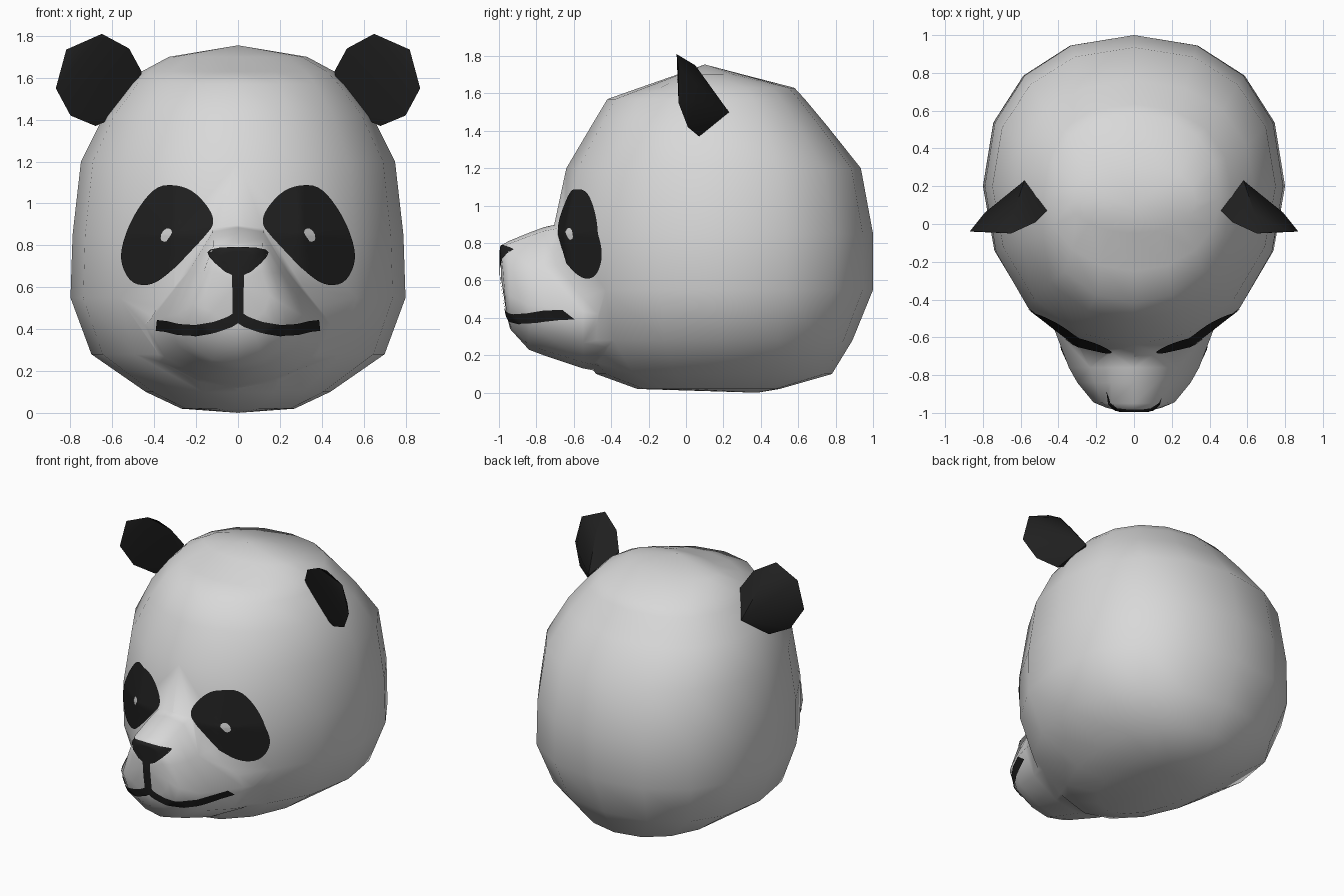
import bpy, bmesh, math
from mathutils import Vector
from mathutils.bvhtree import BVHTree

cube = bpy.data.objects.get("Cube")
if cube:
    bpy.data.objects.remove(cube)


def material(name, value):
    m = bpy.data.materials.new(name)
    m.use_nodes = True
    colour = (value, value, value, 1)
    m.diffuse_color = colour
    m.node_tree.nodes["Principled BSDF"].inputs["Base Color"].default_value = colour
    return m


white = material("white_fur", 0.69)
black = material("black_fur", 0.014)


def finish(name, bm, mat, angle=180):
    mesh = bpy.data.meshes.new(name)
    bm.to_mesh(mesh)
    bm.free()
    mesh.materials.append(mat)
    obj = bpy.data.objects.new(name, mesh)
    bpy.context.collection.objects.link(obj)
    smooth(obj, angle)
    return obj


def smooth(obj, angle):
    bpy.ops.object.select_all(action='DESELECT')
    obj.select_set(True)
    bpy.context.view_layer.objects.active = obj
    if angle >= 180:
        bpy.ops.object.shade_smooth()
    else:
        bpy.ops.object.shade_smooth_by_angle(angle=math.radians(angle))


def loft(rings, first, last):
    """Closed skin over equal rings, with a pole at each end."""
    bm = bmesh.new()
    loops = [[bm.verts.new(p) for p in ring] for ring in rings]
    n = len(loops[0])
    for a, b in zip(loops, loops[1:]):
        for i in range(n):
            j = (i + 1) % n
            bm.faces.new((a[i], a[j], b[j], b[i]))
    for loop, pole in ((loops[0], first), (loops[-1], last)):
        tip = bm.verts.new(pole)
        for i in range(n):
            bm.faces.new((loop[i], loop[(i + 1) % n], tip))
    bmesh.ops.recalc_face_normals(bm, faces=bm.faces)
    return bm


# Skull: rings by height (z, half width, front y, widest y, back y), fuller at the back
def skull_ring(z, w, front, mid, back, sides=16):
    ring = []
    for i in range(sides):
        a = math.tau * i / sides
        s, c = math.sin(a), math.cos(a)
        if c > 0.01:
            s = math.copysign(abs(s) ** 0.9, s)
            y = mid + (back - mid) * c ** 0.9
        else:
            y = mid + (mid - front) * c
        ring.append((w * s, y, z))
    return ring


skull_rings = [skull_ring(*r) for r in (
    (0.02, 0.27, -0.26, 0.2, 0.50),
    (0.10, 0.44, -0.48, 0.2, 0.78),
    (0.28, 0.70, -0.63, 0.2, 0.89),
    (0.55, 0.80, -0.69, 0.2, 1.0),
    (0.85, 0.79, -0.715, 0.2, 1.0),
    (1.20, 0.75, -0.64, 0.2, 0.935),
    (1.42, 0.64, -0.51, 0.17, 0.76),
    (1.57, 0.52, -0.42, 0.15, 0.635),
    (1.63, 0.46, -0.25, 0.14, 0.58),
    (1.70, 0.33, -0.05, 0.12, 0.31))]
head = finish("head", loft(skull_rings, (0, 0.38, 0), (0, 0.1, 1.755)), white)


# Muzzle: rings by depth (y, lean, half width, bottom z, top z, shoulder)
def muzzle_ring(y, lean, w, low, high, t):
    half = [(0, 1), (t, 0.97), ((t + 1) / 2, 0.7), (1, 0.38),
            (0.82, 0.17), (0.4, 0.04), (0, 0)]
    outline = half + [(-u, v) for u, v in half[-2:0:-1]]
    return [(w * u, y + lean * (1 - v), low + v * (high - low)) for u, v in outline]


muzzle_rings = [muzzle_ring(*r) for r in (
    (-0.99, 0.03, 0.15, 0.42, 0.785, 0.5),
    (-0.95, 0.01, 0.215, 0.34, 0.81, 0.55),
    (-0.84, 0, 0.30, 0.23, 0.855, 0.4),
    (-0.76, 0, 0.345, 0.2, 0.885, 0.35),
    (-0.55, 0, 0.425, 0.13, 0.93, 0.3),
    (-0.3, 0, 0.5, 0.08, 0.9, 0.3))]
muzzle = finish("muzzle", loft(muzzle_rings, (0, -0.99, 0.62), (0, -0.2, 0.5)), white)

# Fuse the muzzle into the skull
union = head.modifiers.new("union", 'BOOLEAN')
union.operation = 'UNION'
union.object = muzzle
bpy.context.view_layer.objects.active = head
bpy.ops.object.modifier_apply(modifier=union.name)
bpy.data.objects.remove(muzzle)
smooth(head, 180)

# Markings are thin sheets draped on the face from the front
probe = bmesh.new()
probe.from_mesh(head.data)
surface = BVHTree.FromBMesh(probe)
probe.free()


def drape(x, z, lift):
    hit, normal, _, _ = surface.ray_cast(Vector((x, -3, z)), Vector((0, 1, 0)))
    return hit + normal * lift


def sheet(name, rows, mat, closed, lift):
    bm = bmesh.new()
    grid = [[bm.verts.new(drape(x, z, lift)) for x, z in row] for row in rows]
    for a, b in zip(grid, grid[1:]):
        n = len(a)
        for i in range(n if closed else n - 1):
            j = (i + 1) % n
            bm.faces.new((a[i], a[j], b[j], b[i]))
    if closed:
        bm.faces.new(grid[-1])
    bm.normal_update()
    bmesh.ops.reverse_faces(bm, faces=[f for f in bm.faces if f.normal.y > 0])
    return finish(name, bm, mat)


def patch(name, outline, mat, rounds=2, rings=10, lift=0.006):
    for _ in range(rounds):
        pairs = zip(outline, outline[1:] + outline[:1])
        outline = [(a[0] * s + b[0] * (1 - s), a[1] * s + b[1] * (1 - s))
                   for a, b in pairs for s in (0.75, 0.25)]
    cx = sum(p[0] for p in outline) / len(outline)
    cz = sum(p[1] for p in outline) / len(outline)
    scales = [1 - 0.97 * k / rings for k in range(rings + 1)]
    rows = [[(cx + (x - cx) * s, cz + (z - cz) * s) for x, z in outline] for s in scales]
    return sheet(name, rows, mat, True, lift)


def stroke(name, path, width, mat):
    pts = []
    for a, b in zip(path, path[1:]):
        pts += [Vector(a).lerp(Vector(b), k / 8) for k in range(8)]
    pts.append(Vector(path[-1]))
    rows = []
    for i, p in enumerate(pts):
        d = (pts[min(i + 1, len(pts) - 1)] - pts[max(i - 1, 0)]).normalized()
        side = Vector((-d.y, d.x)) * width
        rows.append([tuple(p + side * k / 4) for k in range(-2, 3)])
    return sheet(name, rows, mat, False, 0.006)


eye_outline = [(0.30, 1.09), (0.21, 1.06), (0.13, 0.97), (0.11, 0.90), (0.16, 0.84),
               (0.33, 0.66), (0.42, 0.605), (0.51, 0.62), (0.56, 0.72), (0.545, 0.83),
               (0.48, 0.97), (0.39, 1.08)]
glint_outline = [(0.305, 0.865), (0.33, 0.885), (0.36, 0.86), (0.365, 0.825),
                 (0.34, 0.815), (0.325, 0.835)]
mouth_path = [(0.0, 0.46), (0.04, 0.435), (0.11, 0.41), (0.2, 0.395), (0.28, 0.4),
              (0.34, 0.415), (0.385, 0.42)]
ear_points = [
    # rim
    (0.65, -0.05, 1.81), (0.82, -0.04, 1.735), (0.87, -0.04, 1.55), (0.80, 0.01, 1.42),
    (0.68, 0.07, 1.37), (0.46, 0.07, 1.63), (0.52, 0.01, 1.74),
    # back and buried root
    (0.64, 0.05, 1.75), (0.79, 0.06, 1.56), (0.58, 0.23, 1.5), (0.5, 0.1, 1.45)]

# Paired parts
for side, s in (("left", 1), ("right", -1)):
    def flip(points):
        return [(p[0] * s, *p[1:]) for p in points]

    patch(side + "_eye_patch", flip(eye_outline), black)
    patch(side + "_eye_glint", flip(glint_outline), white, 1, 2, 0.0095)
    stroke(side + "_mouth", flip(mouth_path), 0.052, black)
    ear = bmesh.new()
    for p in flip(ear_points):
        ear.verts.new(p)
    bmesh.ops.convex_hull(ear, input=ear.verts)
    bmesh.ops.recalc_face_normals(ear, faces=ear.faces)
    finish(side + "_ear", ear, black, 40)

# Nose and the line below it
nose_half = [(0.07, 0.787), (0.145, 0.775), (0.13, 0.735), (0.04, 0.655)]
patch("nose", nose_half + [(-x, z) for x, z in reversed(nose_half)], black, 1)
stroke("lip_line", [(0, 0.69), (0, 0.57), (0, 0.44)], 0.054, black)
